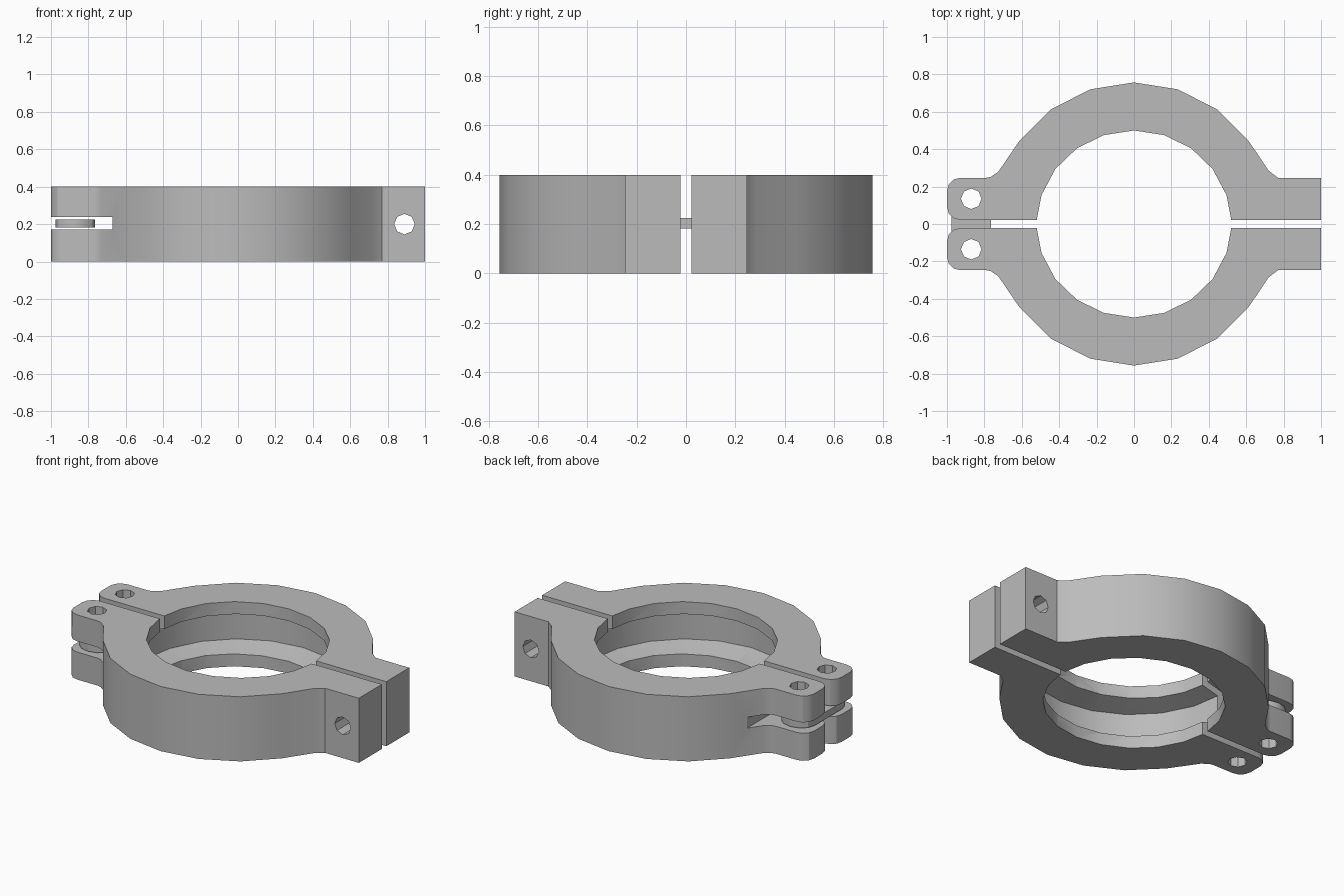
import bpy, bmesh
from math import sin, cos, pi, radians

cube = bpy.data.objects.get("Cube")
if cube:
    bpy.data.objects.remove(cube)

HEIGHT, GAP = 0.4, 0.022
PIN_X, PIN_Y, HOLE_R = -0.87, 0.135, 0.055

steel = bpy.data.materials.new("grey_steel")
steel.use_nodes = True
steel.diffuse_color = (0.5, 0.5, 0.5, 1)
steel.node_tree.nodes["Principled BSDF"].inputs["Base Color"].default_value = (0.5, 0.5, 0.5, 1)


def arc(cx, cy, rx, ry, start, end, steps):
    angles = [radians(start + (end - start) * i / steps) for i in range(steps + 1)]
    return [(cx + rx * cos(a), cy + ry * sin(a)) for a in angles]


def add_object(name, bm):
    bmesh.ops.recalc_face_normals(bm, faces=bm.faces)
    mesh = bpy.data.meshes.new(name)
    bm.to_mesh(mesh)
    bm.free()
    mesh.materials.append(steel)
    obj = bpy.data.objects.new(name, mesh)
    bpy.context.collection.objects.link(obj)
    return obj


def prism(name, outline, bottom, top):
    bm = bmesh.new()
    face = bm.faces.new([bm.verts.new((x, y, bottom)) for x, y in outline])
    new = bmesh.ops.extrude_face_region(bm, geom=[face])["geom"]
    bmesh.ops.translate(bm, vec=(0, 0, top - bottom),
                        verts=[v for v in new if isinstance(v, bmesh.types.BMVert)])
    return add_object(name, bm)


def ring_cutter(name, profile, sides):
    # closed disc built by stacking circles of the given radius and height
    bm = bmesh.new()
    rows = [[bm.verts.new((r * cos(2 * pi * i / sides), r * sin(2 * pi * i / sides), z))
             for i in range(sides)] for r, z in profile]
    for low, high in zip(rows, rows[1:]):
        for i in range(sides):
            j = (i + 1) % sides
            bm.faces.new((low[i], low[j], high[j], high[i]))
    bm.faces.new(rows[0])
    bm.faces.new(rows[-1])
    return add_object(name, bm)


def box(name, x0, x1, z0, z1):
    return prism(name, [(x0, -1), (x1, -1), (x1, 1), (x0, 1)], z0, z1)


def finish(obj, cutters):
    # apply every cut, then smooth the curved walls
    for cutter in cutters:
        mod = obj.modifiers.new("cut", 'BOOLEAN')
        mod.operation, mod.solver, mod.object = 'DIFFERENCE', 'EXACT', cutter
    bpy.context.view_layer.update()
    graph = bpy.context.evaluated_depsgraph_get()
    mesh = bpy.data.meshes.new_from_object(obj.evaluated_get(graph))
    obj.modifiers.clear()
    obj.data = mesh
    bpy.ops.object.select_all(action='DESELECT')
    obj.select_set(True)
    bpy.context.view_layer.objects.active = obj
    bpy.ops.object.shade_smooth_by_angle(angle=radians(30))


# Cutters: inner groove, hinge slot, hinge pin holes, bolt hole
groove = ring_cutter("groove_cutter", [(0.45, 0.062), (0.635, 0.11), (0.635, 0.29), (0.45, 0.338)], 20)
slot = box("slot_cutter", -1.2, -0.67, 0.17, 0.237)
pins = [prism("pin_cutter", arc(PIN_X, s * PIN_Y, HOLE_R, HOLE_R, 0, 315, 7), -0.1, 0.5)
        for s in (-1, 1)]
bolt = prism("bolt_cutter", arc(0, 0, HOLE_R, HOLE_R, 0, 315, 7), -1, 1)
bolt.rotation_euler.x = pi / 2
bolt.location = (0.89, 0, 0.2)
cutters = [groove, slot, *pins, bolt]

# Half outline: bolt lug, outer wall, rounded hinge ear, bore
outline = [(1, GAP), (1, 0.247), (0.77, 0.247), (0.72, 0.285)]
outline += arc(0, 0, 0.757, 0.757, 36, 144, 6)
outline += [(-0.725, 0.28), (-0.765, 0.252), (-0.79, 0.247)]
outline += arc(-0.93, 0.177, 0.07, 0.07, 90, 180, 3)
outline += arc(-0.93, GAP + 0.07, 0.07, 0.07, 180, 270, 3)
outline += [(-0.52, GAP)] + arc(0, 0, 0.52, 0.5, 162, 18, 8) + [(0.52, GAP)]

for name, side in (("front_clamp_half", -1), ("back_clamp_half", 1)):
    finish(prism(name, [(x, side * y) for x, y in outline], 0, HEIGHT), cutters)

# Hinge link joining the two ears
link_outline = (arc(PIN_X, PIN_Y, 0.106, 0.09, 0, 180, 6)
                + arc(PIN_X, -PIN_Y, 0.106, 0.09, 180, 360, 6))
finish(prism("hinge_link", link_outline, 0.182, 0.225), pins)

for cutter in cutters:
    bpy.data.objects.remove(cutter)
